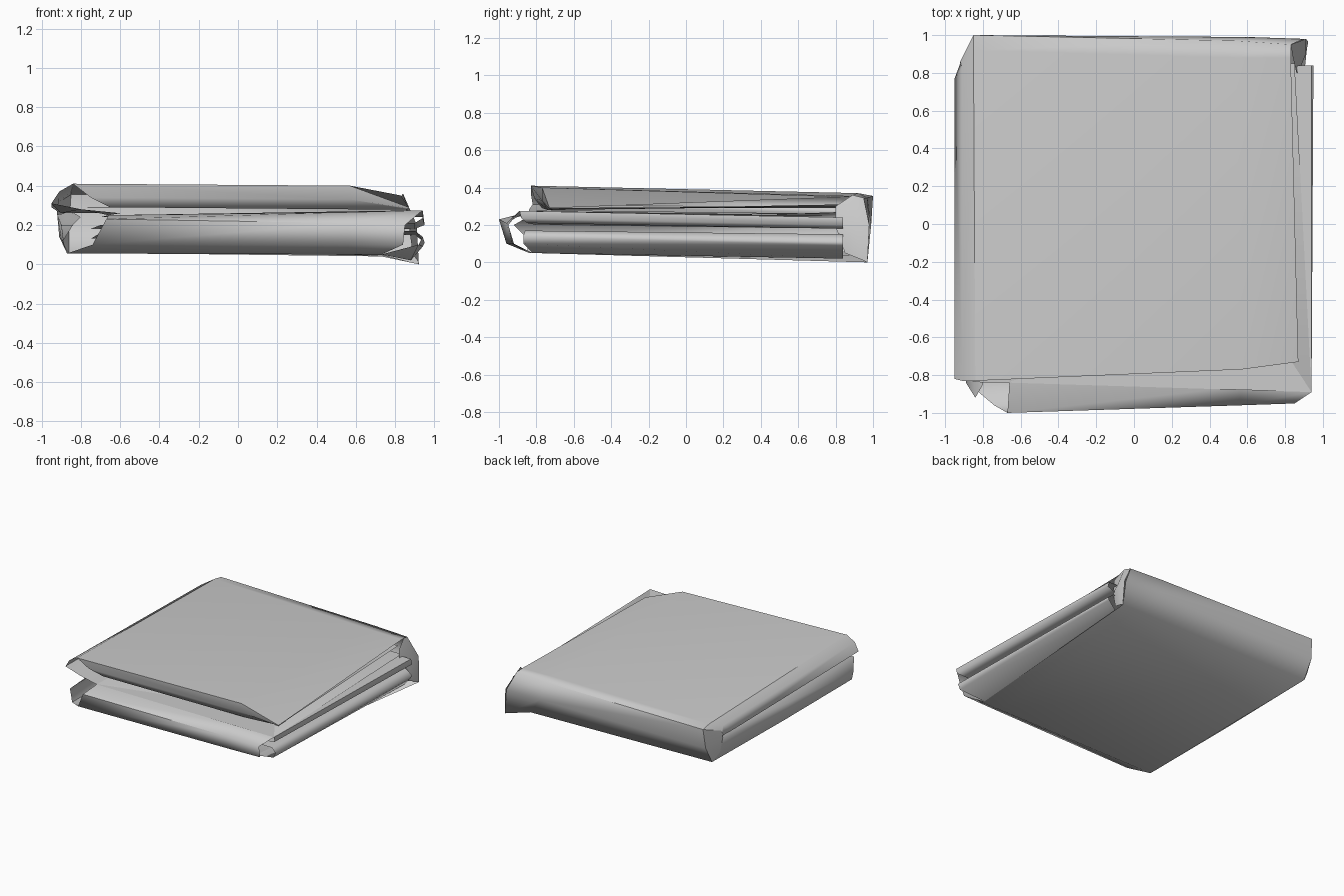
import bpy, bmesh, math


def loft(name, *rows):
    """Cloth strip skinned between point rows of equal length."""
    bm = bmesh.new()
    grid = [[bm.verts.new(p) for p in row] for row in rows]
    for a, b in zip(grid, grid[1:]):
        for i in range(len(a) - 1):
            bm.faces.new((a[i], a[i + 1], b[i + 1], b[i]))
    bmesh.ops.recalc_face_normals(bm, faces=bm.faces[:])
    me = bpy.data.meshes.new(name)
    bm.to_mesh(me)
    bm.free()
    ob = bpy.data.objects.new(name, me)
    bpy.context.collection.objects.link(ob)
    bpy.context.view_layer.objects.active = ob
    ob.select_set(True)
    bpy.ops.object.shade_smooth_by_angle(angle=math.radians(80))
    ob.select_set(False)
    return ob


# outer cloth: top sheet, back fold, bottom sheet, front fold, inner sheet
loft("outer_wrap",
     [(-.84, -.83, .41), (-.85, .92, .37), (-.85, 1, .355), (-.86, .98, .2), (-.86, .9, .06),
      (-.87, -.85, .055), (-.74, -.96, .1), (-.67, -1, .23), (-.66, -.85, .25), (-.85, .85, .25)],
     [(.57, -.77, .40), (.54, .88, .355), (.54, .97, .345), (.6, .99, .2), (.73, .92, .04),
      (.57, -.84, .05), (.56, -.93, .1), (.56, -.96, .21), (.57, -.86, .265), (.5, .85, .25)],
     [(.87, -.73, .29), (.83, .88, .35), (.83, .95, .345), (.9, .98, .2), (.92, .97, 0),
      (.73, -.82, .05), (.84, -.92, .1), (.85, -.95, .2), (.94, -.89, .275), (.85, .85, .25)])

# front edge of the top sheet, turned down and lined underneath
loft("top_front_hem",
     [(-.84, -.83, .41), (-.75, -.81, .34), (-.65, -.77, .29), (-.8, .85, .29)],
     [(.57, -.77, .40), (.57, -.77, .33), (.57, -.74, .28), (.5, .85, .3)],
     [(.87, -.73, .29), (.87, -.73, .285), (.86, -.71, .28), (.82, .85, .31)])

# left edge of the top sheet, rolled over and tucked under
loft("left_top_roll",
     [(-.84, -.83, .41), (-.91, -.83, .37), (-.95, -.82, .31), (-.80, -.84, .28), (-.66, -.84, .25)],
     [(-.85, .92, .37), (-.91, .83, .34), (-.95, .77, .29), (-.90, .8, .26), (-.6, .8, .26)],
     [(-.85, 1, .355), (-.92, .86, .31), (-.92, .85, .27), (-.90, .85, .26), (-.6, .85, .26)])

# left edge of the bottom sheet, turned up
loft("left_lower_roll",
     [(-.87, -.85, .055), (-.89, -.84, .12), (-.84, -.92, .2), (-.8, -.85, .24)],
     [(-.87, .0, .055), (-.90, .0, .13), (-.90, .0, .2), (-.8, .0, .24)],
     [(-.86, .9, .06), (-.91, .87, .14), (-.92, .85, .25), (-.85, .85, .27)])

# back left corner closing the back fold
loft("back_left_corner",
     [(-.85, 1, .355), (-.86, .98, .2), (-.86, .9, .06)],
     [(-.92, .86, .31), (-.92, .85, .25), (-.91, .87, .14)])

# layers folded along the right side
loft("right_middle_fold",
     [(-.66, -.84, .25), (.94, -.89, .275), (.94, -.88, .235), (.9, -.85, .21), (-.7, -.8, .2)],
     [(-.7, .84, .24), (.94, .84, .24), (.95, .84, .2), (.9, .84, .18), (-.75, .86, .18)])
loft("right_lower_fold",
     [(-.7, -.82, .16), (.9, -.86, .17), (.94, -.87, .14), (.92, -.87, .1), (.73, -.82, .05)],
     [(-.75, .86, .13), (.9, .84, .15), (.95, .84, .11), (.94, .84, .09), (.88, .84, .02)])

# pinched folds at the back right corner
loft("back_right_pinch",
     [(.83, .95, .345), (.91, .98, .2), (.92, .97, 0)],
     [(.84, .89, .36), (.91, .9, .2), (.92, .95, .01)],
     [(.86, .8, .3), (.87, .8, .19), (.89, .85, .05)])
